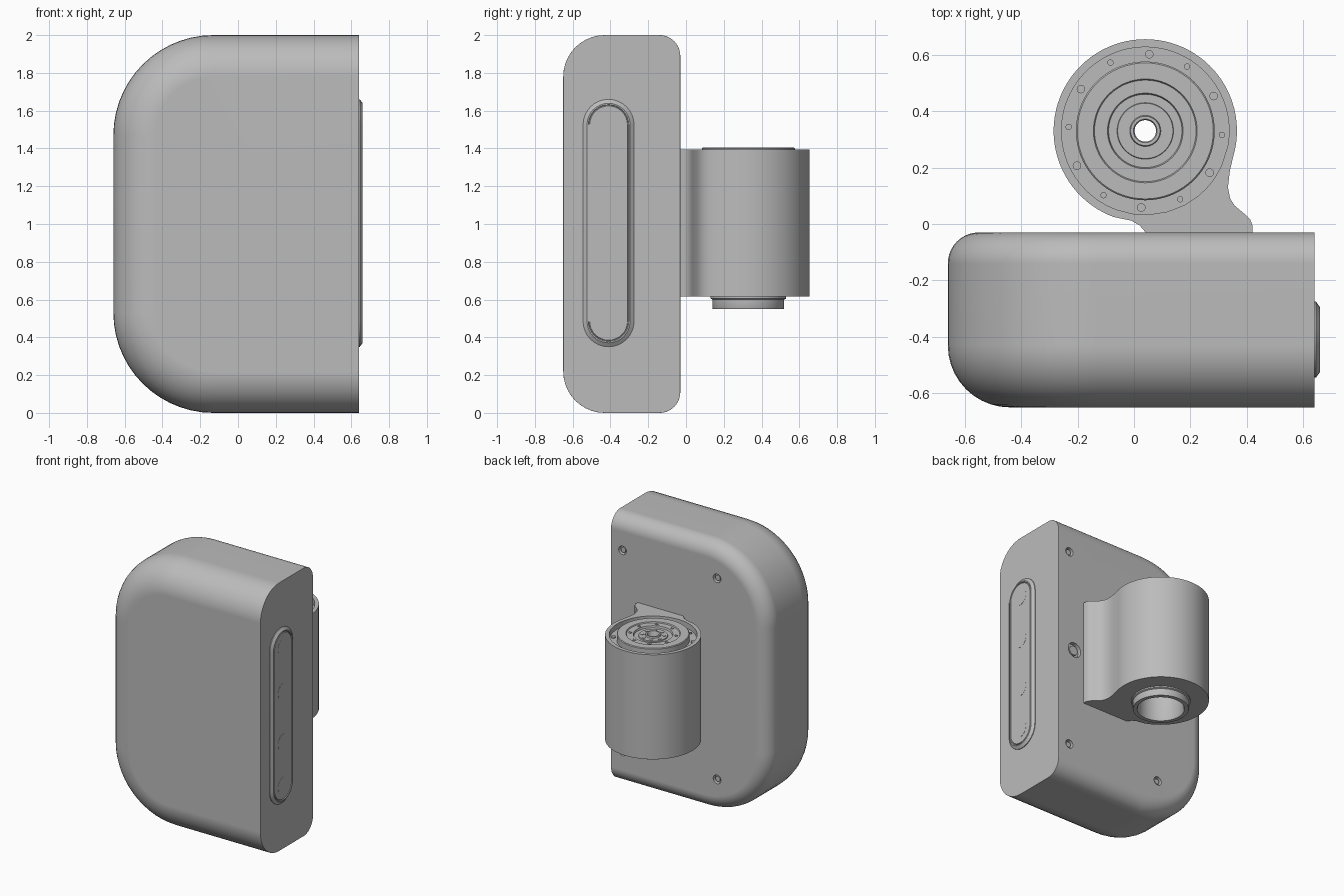
import bpy, bmesh
from math import sin, cos, radians, atan2, pi
from mathutils import Matrix, Vector

cube = bpy.data.objects.get("Cube")
if cube:
    bpy.data.objects.remove(cube)

grey = bpy.data.materials.new("plain_grey")
grey.use_nodes = True
COLOUR = (0.5, 0.5, 0.5, 1)
grey.diffuse_color = COLOUR
grey.node_tree.nodes["Principled BSDF"].inputs["Base Color"].default_value = COLOUR

AXIS = Vector((0.04, 0.33, 0))  # centre line of the motor


def make(name, bm, smooth=True):
    bmesh.ops.recalc_face_normals(bm, faces=bm.faces)
    me = bpy.data.meshes.new(name)
    bm.to_mesh(me)
    bm.free()
    ob = bpy.data.objects.new(name, me)
    bpy.context.collection.objects.link(ob)
    me.materials.append(grey)
    bpy.ops.object.select_all(action='DESELECT')
    ob.select_set(True)
    bpy.context.view_layer.objects.active = ob
    if smooth:
        bpy.ops.object.shade_smooth_by_angle(angle=radians(30))
    return ob


def loft(name, rings, caps=True, loop=False, smooth=True):
    """Skin a list of equal-length closed rings."""
    bm = bmesh.new()
    rows = [[bm.verts.new(p) for p in ring] for ring in rings]
    pairs = list(zip(rows, rows[1:])) + ([(rows[-1], rows[0])] if loop else [])
    for a, b in pairs:
        for i in range(len(a)):
            j = (i + 1) % len(a)
            bm.faces.new((a[i], a[j], b[j], b[i]))
    if caps:
        bm.faces.new(rows[0])
        bm.faces.new(rows[-1])
    return make(name, bm, smooth)


def lathe(name, profile, seg=64):
    """Revolve a closed (radius, height) profile about the motor axis."""
    ring = [(cos(2 * pi * i / seg), sin(2 * pi * i / seg)) for i in range(seg)]
    rings = [[(AXIS.x + r * c, AXIS.y + r * s, z) for c, s in ring] for r, z in profile]
    return loft(name, rings, caps=False, loop=True)


def discs(name, spots, depth, axis='Z', seg=20, slot=False):
    """Short cylinders centred on (position, radius) spots; slot adds a narrow bar."""
    turn = {'Z': Matrix(), 'Y': Matrix.Rotation(pi / 2, 4, 'X'),
            'X': Matrix.Rotation(pi / 2, 4, 'Y')}[axis]
    bm = bmesh.new()
    for p, r in spots:
        m = Matrix.Translation(p) @ turn
        bmesh.ops.create_cone(bm, cap_ends=True, segments=seg, radius1=r, radius2=r,
                              depth=depth, matrix=m)
        if slot:
            bmesh.ops.create_cube(bm, size=1, matrix=m @ Matrix.Diagonal((r * 1.6, r * 0.3, depth * 1.5, 1)))
    return make(name, bm)


def around(radius, count, start, z, size):
    return [(AXIS + Vector((radius * cos(a), radius * sin(a), z)), size)
            for a in (radians(start + 360 * i / count) for i in range(count))]


# Main housing: rounded on the -x side, filleted to front and back
def housing_ring(y, d):
    big = 0.53
    pts = [(0.64, y, d), (0.64, y, 2 - d)]
    for zc, start in ((2 - big, 90), (big, 180)):
        for i in range(15):
            a = radians(start + 90 * i / 14)
            pts.append((-0.66 + big + (big - d) * cos(a), y, zc + (big - d) * sin(a)))
    return pts


rings = []
for edge, r, sign, angles in ((-0.65, 0.22, 1, range(90, -1, -9)), (-0.03, 0.11, -1, range(0, 91, 9))):
    for a in angles:
        t = radians(a)
        rings.append(housing_ring(edge + sign * r * (1 - sin(t)), r * (1 - cos(t))))
housing = loft("housing", rings)
bevel = housing.modifiers.new("edge_bevel", 'BEVEL')
bevel.limit_method = 'ANGLE'
bevel.angle_limit = radians(60)
bevel.width = 0.012
bevel.segments = 3

# Screw holes in the back face
corners = [(Vector((x, -0.03, z)), 0.032) for x in (0.545, -0.235) for z in (0.25, 1.75)]
port = [(Vector((0.5, -0.03, 1)), 0.055)]
cutter = discs("hole_cutter", corners + port, 0.06, 'Y', 24)
cut = housing.modifiers.new("holes", 'BOOLEAN')
cut.object = cutter
cut.solver = 'EXACT'
bpy.context.view_layer.objects.active = housing
for name in ("edge_bevel", "holes"):
    bpy.ops.object.modifier_apply(modifier=name)
bpy.data.objects.remove(cutter)
bpy.ops.object.select_all(action='DESELECT')
housing.select_set(True)
bpy.ops.object.shade_smooth_by_angle(angle=radians(30))
weighted = housing.modifiers.new("weighted", 'WEIGHTED_NORMAL')
weighted.keep_sharp = True
discs("back_screws", [(p - Vector((0, 0.022, 0)), 0.02) for p, r in corners], 0.025, 'Y')
discs("back_port_plug", [(port[0][0] - Vector((0, 0.022, 0)), 0.035)], 0.025, 'Y')


# Pill-shaped panel on the +x side
def pill_ring(x, r, seg=16):
    pts = []
    for zc, start in ((1.525, 0), (0.485, 180)):
        for i in range(seg + 1):
            a = radians(start + 180 * i / seg)
            pts.append((x, -0.41 + r * cos(a), zc + r * sin(a)))
    return pts


loft("side_panel", [pill_ring(x, r) for x, r in (
    (0.63, 0.135), (0.645, 0.135), (0.66, 0.114), (0.66, 0.107),
    (0.653, 0.105), (0.653, 0.102), (0.659, 0.1))])
discs("panel_buttons", [(Vector((0.658, -0.41, z)), 0.06) for z in (1.52, 1.19, 0.81, 0.49)],
      0.004, 'X', 32)

# Motor casing with its mounting foot, open at the top
outline = [(AXIS.x + 0.325 * cos(radians(a)), AXIS.y + 0.325 * sin(radians(a)))
           for a in range(-10, 251, 4)]
outline += [(-0.01, 0.012), (0.02, -0.005), (0.05, -0.04), (0.14, -0.04), (0.24, -0.04),
            (0.34, -0.04), (0.42, -0.04), (0.42, -0.005), (0.412, 0.016), (0.395, 0.033),
            (0.36, 0.06), (0.341, 0.09), (0.333, 0.13), (0.34, 0.19)]


def circle_under(r, z):
    angles = [atan2(y - AXIS.y, x - AXIS.x) for x, y in outline]
    return [(AXIS.x + r * cos(a), AXIS.y + r * sin(a), z) for a in angles]


top, bottom = 1.395, 0.615
loft("motor_casing", [circle_under(0.297, top), [(x, y, top) for x, y in outline],
                      [(x, y, bottom) for x, y in outline], circle_under(0.18, bottom),
                      circle_under(0.18, bottom + 0.03), circle_under(0.297, bottom + 0.03)],
     caps=False, loop=True)

# Motor core with stepped top, through hole and hollow lower boss
lathe("motor_core", [
    (0.298, 1.355), (0.246, 1.355), (0.246, 1.4), (0.241, 1.405), (0.184, 1.405),
    (0.18, 1.398), (0.134, 1.398), (0.13, 1.385), (0.1, 1.385), (0.098, 1.392),
    (0.055, 1.392), (0.052, 1.402), (0.042, 1.402), (0.038, 1.395), (0.038, 0.75),
    (0.155, 0.75), (0.155, 0.56), (0.16, 0.55), (0.188, 0.55), (0.19, 0.554),
    (0.19, 0.6), (0.2, 0.605), (0.2, 0.64), (0.298, 0.64)])

# Rings of screws on the motor top
discs("large_rim_screws", around(0.272, 6, 87, 1.357, 0.015), 0.016)
discs("small_rim_screws", around(0.272, 6, 57, 1.357, 0.011), 0.012)
discs("slotted_screws", around(0.158, 8, 71, 1.399, 0.012), 0.006, slot=True)
discs("hub_screws", around(0.076, 8, 70, 1.392, 0.012), 0.006)
